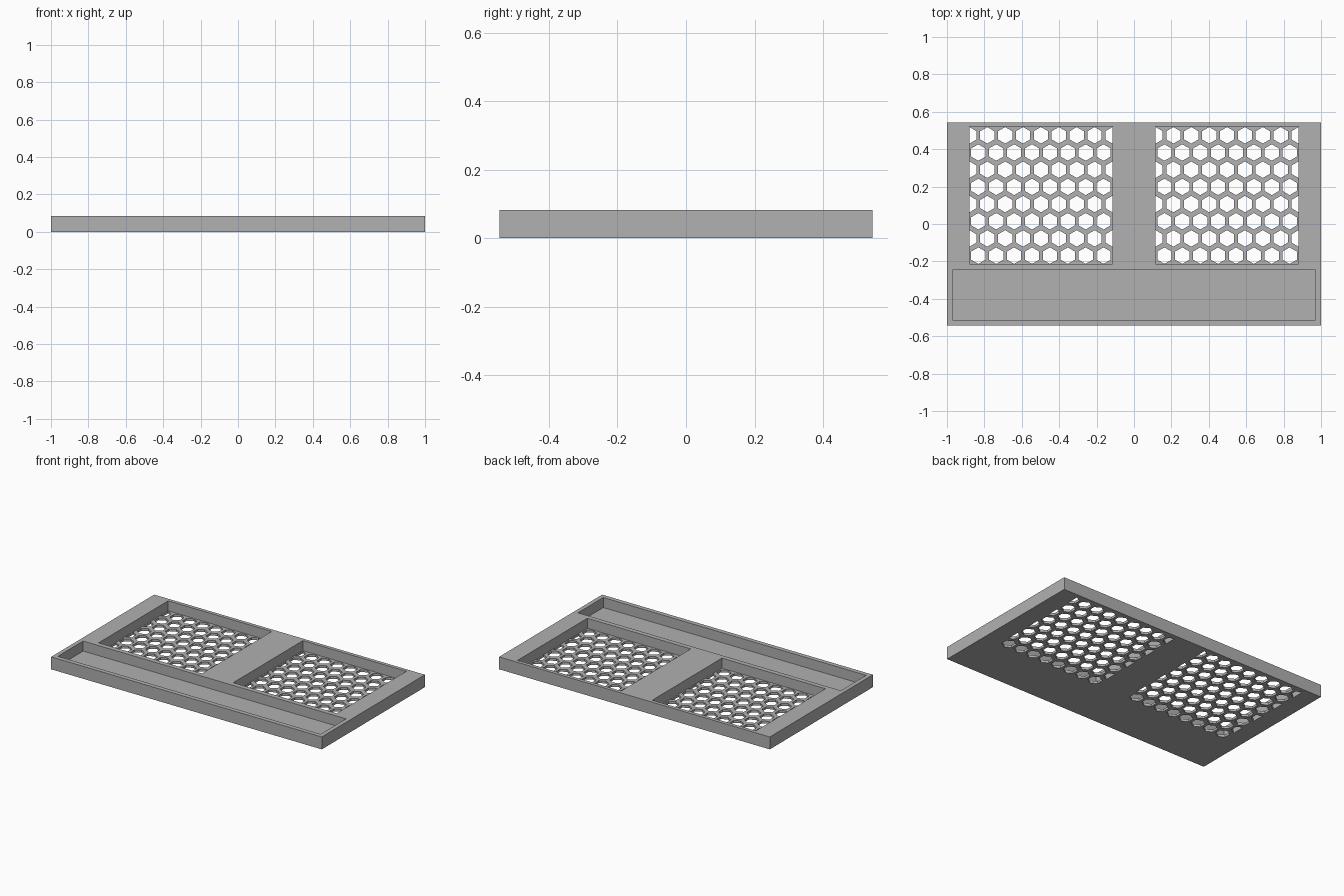
import bpy
import bmesh
from math import cos, sin, radians
from mathutils import Matrix

cube = bpy.data.objects.get("Cube")
if cube:
    bpy.data.objects.remove(cube, do_unlink=True)

HEIGHT, FLOOR = 0.083, 0.016
HALF_Y = 0.544
WELL_X, WELL_Y = (0.115, 0.88), (-0.215, 0.52)
TRAY_X, TRAY_Y = (-0.971, 0.971), (-0.514, -0.247)
CELLS, HEX_R = 8, 0.044

grey = bpy.data.materials.new("plain grey")
grey.use_nodes = True
grey.diffuse_color = (0.44, 0.44, 0.44, 1)
grey.node_tree.nodes["Principled BSDF"].inputs["Base Color"].default_value = grey.diffuse_color


def make_object(name, bm):
    bmesh.ops.recalc_face_normals(bm, faces=bm.faces)
    mesh = bpy.data.meshes.new(name)
    bm.to_mesh(mesh)
    bm.free()
    mesh.materials.append(grey)
    obj = bpy.data.objects.new(name, mesh)
    bpy.context.collection.objects.link(obj)
    return obj


def add_prism(bm, outline, z0, z1):
    face = bm.faces.new([bm.verts.new((x, y, z0)) for x, y in outline])
    result = bmesh.ops.extrude_face_region(bm, geom=[face])
    top = [v for v in result["geom"] if isinstance(v, bmesh.types.BMVert)]
    bmesh.ops.translate(bm, verts=top, vec=(0, 0, z1 - z0))


def rectangle(xs, ys):
    return [(xs[0], ys[0]), (xs[1], ys[0]), (xs[1], ys[1]), (xs[0], ys[1])]


def cut(target, cutter):
    mod = target.modifiers.new("cut", "BOOLEAN")
    mod.operation = "DIFFERENCE"
    mod.solver = "EXACT"
    mod.object = cutter
    cutter.hide_render = True
    graph = bpy.context.evaluated_depsgraph_get()
    mesh = bpy.data.meshes.new_from_object(target.evaluated_get(graph))
    target.modifiers.clear()
    target.data = mesh
    bpy.data.objects.remove(cutter, do_unlink=True)


# Solid base plate
bm = bmesh.new()
add_prism(bm, rectangle((-1, 1), (-HALF_Y, HALF_Y)), 0, HEIGHT)
panel = make_object("vent_panel", bm)

# Front tray and the two square wells
bm = bmesh.new()
wells = [(WELL_X, WELL_Y), ((-WELL_X[1], -WELL_X[0]), WELL_Y)]
for xs, ys in wells + [(TRAY_X, TRAY_Y)]:
    add_prism(bm, rectangle(xs, ys), FLOOR, HEIGHT + 0.1)
cut(panel, make_object("pocket_cutter", bm))

# Staggered hexagonal holes, cut in half where they meet the well walls
bm = bmesh.new()
step_x = (WELL_X[1] - WELL_X[0]) / CELLS
step_y = (WELL_Y[1] - WELL_Y[0]) / CELLS
for (left, right), (front, back) in wells:
    for row in range(CELLS):
        offset_row = row % 2
        y = front + (row + 0.5) * step_y
        for col in range(CELLS + offset_row):
            x = left + (col + 0.5 * (1 - offset_row)) * step_x
            corners = [(x + HEX_R * cos(radians(a)), y + HEX_R * sin(radians(a)))
                       for a in range(30, 390, 60)]
            kept = [(min(max(px, left + 0.001), right - 0.001), py)
                    for px, py in corners
                    if left - 0.001 < px < right + 0.001]
            add_prism(bm, kept, -0.05, HEIGHT - FLOOR)
cut(panel, make_object("hexagon_cutter", bm))
